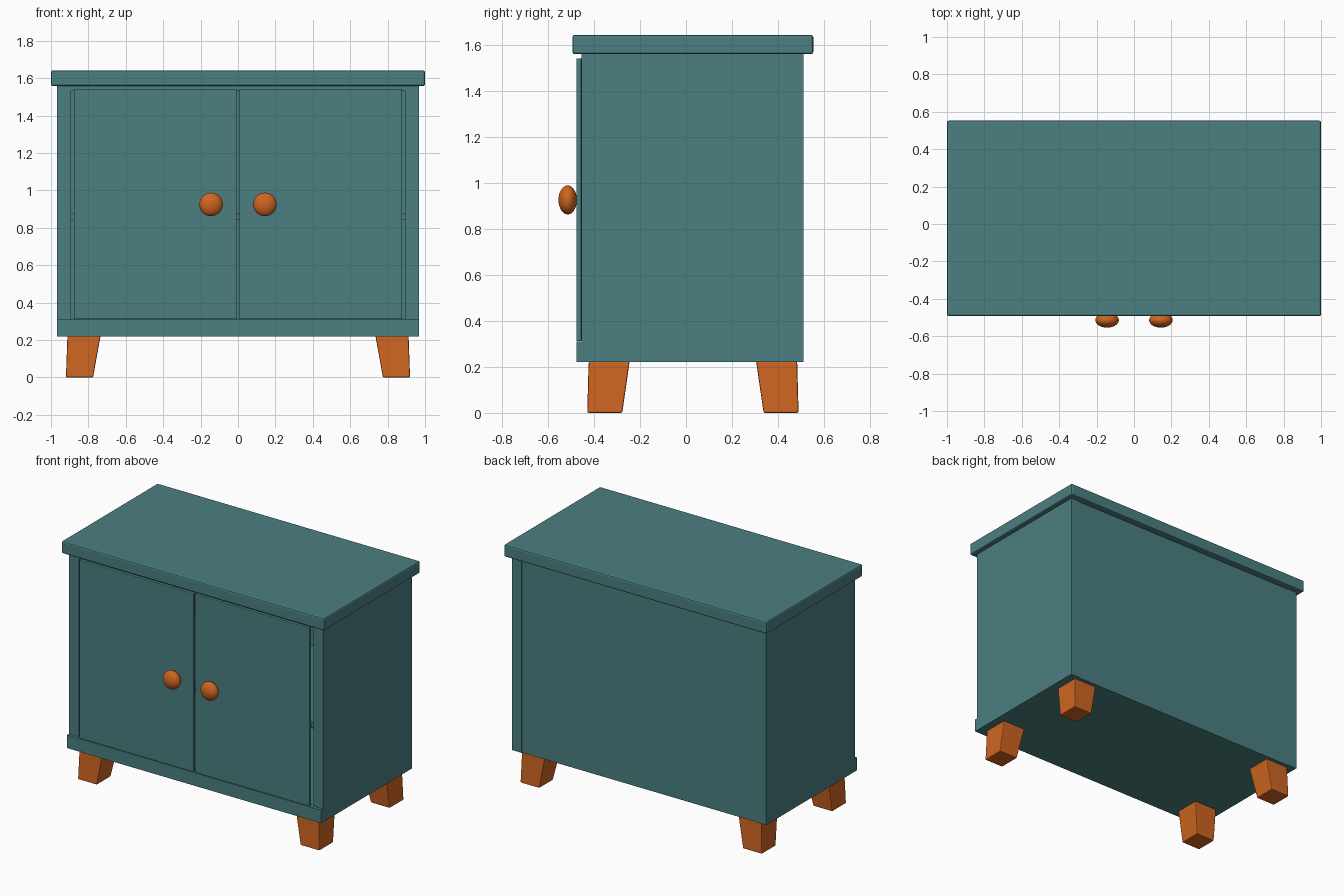
import bpy, bmesh

if "Cube" in bpy.data.objects:
    bpy.data.objects.remove(bpy.data.objects["Cube"])


def material(name, rgb):
    m = bpy.data.materials.new(name)
    m.diffuse_color = (*rgb, 1)
    m.use_nodes = True
    m.node_tree.nodes["Principled BSDF"].inputs["Base Color"].default_value = m.diffuse_color
    return m


TEAL = material("teal paint", (0.071, 0.212, 0.221))
ORANGE = material("orange wood", (0.62, 0.130, 0.015))


def finish(name, bm, mat, bevel=0.0, segments=2):
    bmesh.ops.recalc_face_normals(bm, faces=bm.faces)
    me = bpy.data.meshes.new(name)
    bm.to_mesh(me)
    bm.free()
    me.materials.append(mat)
    ob = bpy.data.objects.new(name, me)
    bpy.context.collection.objects.link(ob)
    if bevel:
        mod = ob.modifiers.new("bevel", "BEVEL")
        mod.width = bevel
        mod.segments = segments
    return ob


def frustum(name, bottom, top, z0, z1, mat, bevel=0.0):
    """Block between two rectangles (x0, x1, y0, y1) at heights z0 and z1."""
    bm = bmesh.new()
    rings = []
    for (x0, x1, y0, y1), z in ((bottom, z0), (top, z1)):
        rings.append([bm.verts.new((x, y, z)) for x, y in
                      ((x0, y0), (x1, y0), (x1, y1), (x0, y1))])
    lo, hi = rings
    bm.faces.new(lo)
    bm.faces.new(hi)
    for i in range(4):
        j = (i + 1) % 4
        bm.faces.new((lo[i], lo[j], hi[j], hi[i]))
    return finish(name, bm, mat, bevel)


def box(name, x0, x1, y0, y1, z0, z1, bevel=0.0):
    r = (x0, x1, y0, y1)
    return frustum(name, r, r, z0, z1, TEAL, bevel)


def span(side, a, b):
    return tuple(sorted((side * a, side * b)))


FRONT, BACK, MID_Y = -0.455, 0.511, 0.03

# Carcass
box("top_slab", -1, 1, -0.493, 0.553, 1.558, 1.642, 0.01)
box("bottom_board", -0.893, 0.893, FRONT, 0.485, 0.22, 0.31)
box("bottom_front_rail", -0.967, 0.967, -0.476, FRONT, 0.22, 0.31)
box("inner_top_board", -0.893, 0.893, FRONT, 0.485, 1.535, 1.558)
box("shelf", -0.893, 0.893, -0.44, 0.485, 0.843, 0.878)
box("back_panel", -0.893, 0.893, 0.485, BACK - 0.004, 0.22, 1.558)

for s, word in ((-1, "left"), (1, "right")):
    # Sides and doors
    box(f"{word}_side_panel", *span(s, 0.893, 0.967), FRONT, BACK, 0.22, 1.558)
    box(f"{word}_door", *span(s, 0.007, 0.877), -0.476, FRONT + 0.001,
        0.312, 1.54, 0.004)

    # Flattened round knob
    bm = bmesh.new()
    bmesh.ops.create_uvsphere(bm, u_segments=32, v_segments=16, radius=1)
    for v in bm.verts:
        v.co = (v.co.x * 0.063 + s * 0.144, v.co.y * 0.04 - 0.514,
                v.co.z * 0.063 + 0.925)
    for f in bm.faces:
        f.smooth = True
    finish(f"{word}_knob", bm, ORANGE)

    # Tapered, slightly splayed legs
    for t, end in ((-1, "front"), (1, "back")):
        y_low = sorted((MID_Y + t * 0.307, MID_Y + t * 0.459))
        y_top = sorted((MID_Y + t * 0.275, MID_Y + t * 0.453))
        frustum(f"{end}_{word}_leg", (*span(s, 0.775, 0.92), *y_low),
                (*span(s, 0.735, 0.912), *y_top), 0.0, 0.222, ORANGE, 0.006)
